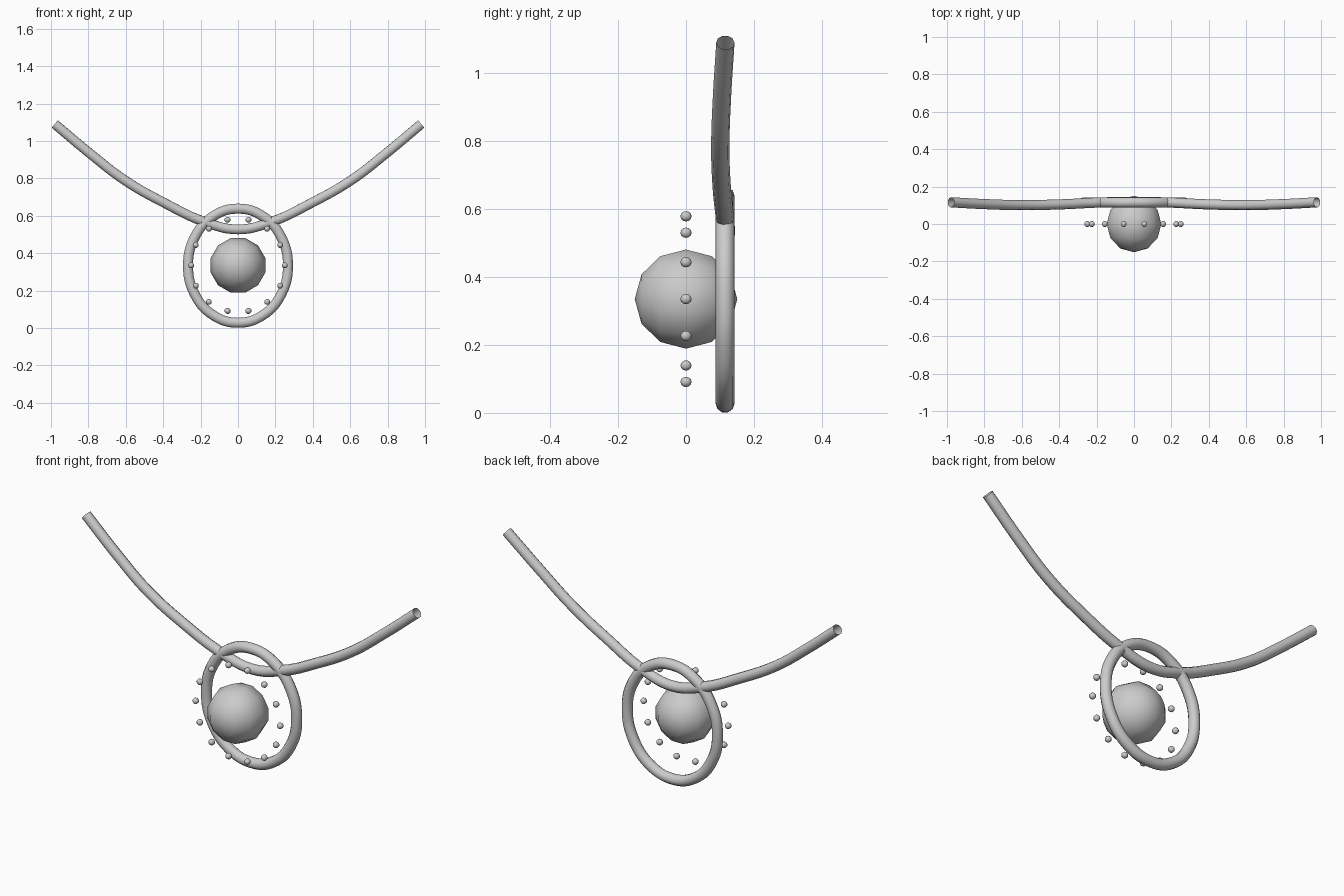
import bpy
from math import sin, cos, pi, radians

if "Cube" in bpy.data.objects:
    bpy.data.objects.remove(bpy.data.objects["Cube"])

CENTRE_Z = 0.335


def tube(name, points, radius, cyclic=False):
    """Round open-ended tube swept along a smooth path."""
    cu = bpy.data.curves.new(name, 'CURVE')
    cu.dimensions = '3D'
    cu.bevel_depth = radius
    cu.bevel_resolution = 3
    cu.resolution_u = 6
    sp = cu.splines.new('BEZIER')
    sp.bezier_points.add(len(points) - 1)
    for bp, co in zip(sp.bezier_points, points):
        bp.co = co
        bp.handle_left_type = bp.handle_right_type = 'AUTO'
    sp.use_cyclic_u = cyclic
    ob = bpy.data.objects.new(name, cu)
    bpy.context.collection.objects.link(ob)
    return ob


def ball(name, loc, radius, segments, rings):
    """Low-poly ball with its poles facing front and back."""
    bpy.ops.mesh.primitive_uv_sphere_add(
        segments=segments, ring_count=rings, radius=radius, location=loc,
        rotation=(radians(90), 0, 0))
    ob = bpy.context.object
    ob.name = name
    # half-step turn so flat sides face up, down, left and right
    for v in ob.data.vertices:
        a = pi / segments
        x, y = v.co.x, v.co.y
        v.co.x, v.co.y = x * cos(a) - y * sin(a), x * sin(a) + y * cos(a)
    bpy.ops.object.shade_smooth()
    return ob


# hanging neck cord, mirrored left to right
half = [(0.979, 0.116, 1.09), (0.79, 0.106, 0.932), (0.604, 0.101, 0.789),
        (0.39, 0.105, 0.667), (0.18, 0.115, 0.568)]
cord = [(-x, y, z) for x, y, z in half] + [(0, 0.118, 0.527)] + half[::-1]
tube("neck_cord", cord, 0.027)

# oval pendant frame
oval = [(0.267 * cos(2 * pi * i / 12), 0.115, CENTRE_Z - 0.002 + 0.305 * sin(2 * pi * i / 12))
        for i in range(12)]
tube("pendant_frame", oval, 0.028, cyclic=True)

# central stone
ball("centre_stone", (0, 0, CENTRE_Z), 0.151, 12, 6)

# circle of small beads around the stone
for i in range(14):
    a = 2 * pi * i / 14
    ball(f"bead_{i + 1}", (0.25 * cos(a), 0, CENTRE_Z + 0.25 * sin(a)), 0.0165, 8, 6)
